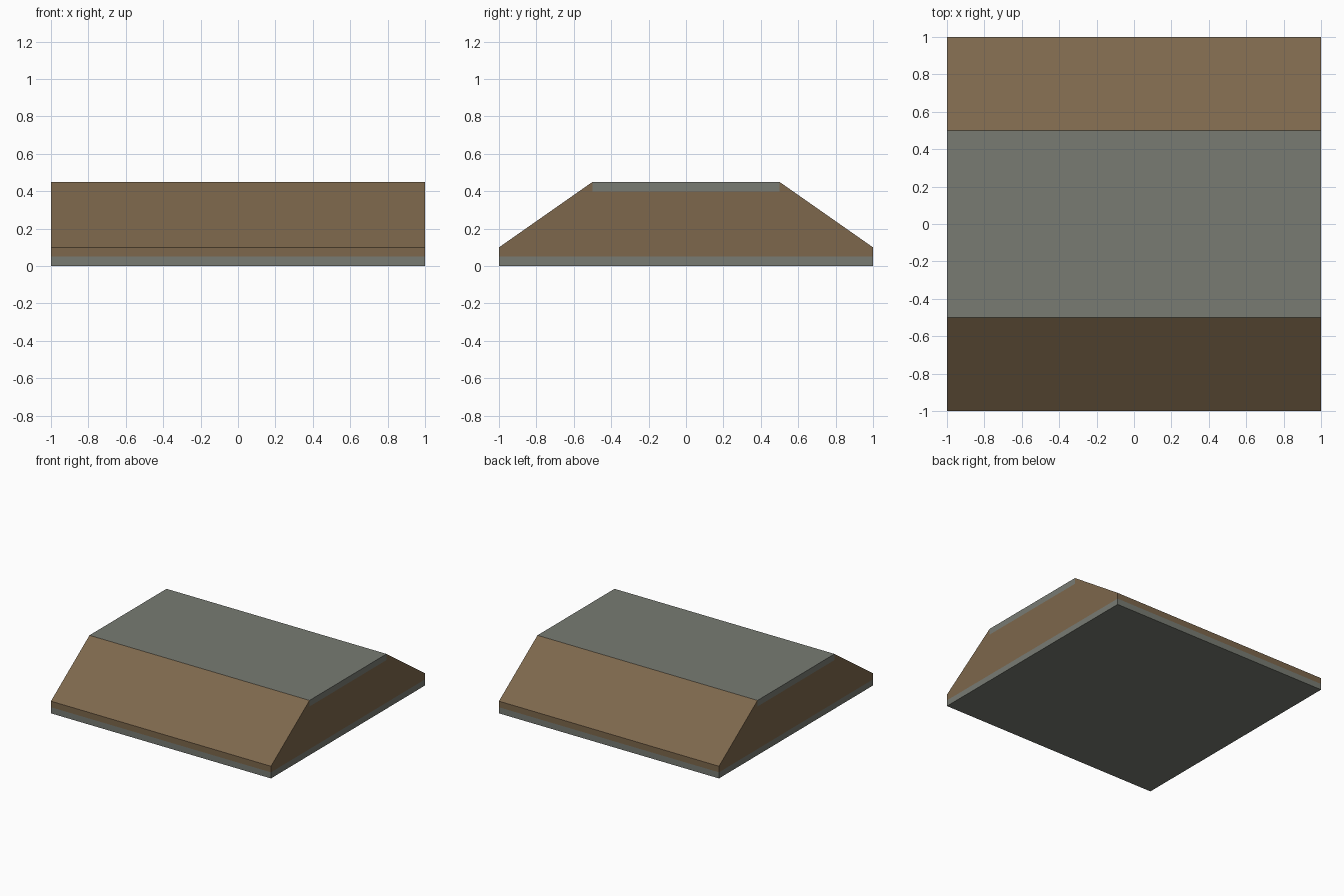
import bpy
import bmesh

if "Cube" in bpy.data.objects:
    bpy.data.objects.remove(bpy.data.objects["Cube"])


def material(name, rgb):
    m = bpy.data.materials.new(name)
    m.diffuse_color = (*rgb, 1.0)
    m.use_nodes = True
    m.node_tree.nodes["Principled BSDF"].inputs["Base Color"].default_value = m.diffuse_color
    return m


def extrude_profile(name, half, mat):
    """Mirror a half profile of (y, z) points and extrude it along x from -1 to 1."""
    profile = half + [(-y, z) for y, z in reversed(half)]
    bm = bmesh.new()
    face = bm.faces.new([bm.verts.new((-1, y, z)) for y, z in profile])
    ext = bmesh.ops.extrude_face_region(bm, geom=[face], use_keep_orig=True)
    verts = [g for g in ext["geom"] if isinstance(g, bmesh.types.BMVert)]
    bmesh.ops.translate(bm, verts=verts, vec=(2, 0, 0))
    bmesh.ops.recalc_face_normals(bm, faces=bm.faces)
    mesh = bpy.data.meshes.new(name)
    bm.to_mesh(mesh)
    bm.free()
    mesh.materials.append(mat)
    obj = bpy.data.objects.new(name, mesh)
    bpy.context.collection.objects.link(obj)
    return obj


stone = material("grey stone", (0.188, 0.198, 0.171))
earth = material("brown earth", (0.205, 0.136, 0.072))

# flat grey footing
extrude_profile("base_slab", [(1, 0), (1, 0.05)], stone)
# brown bank with sloping sides and a recess for the path
extrude_profile("embankment", [(1, 0.05), (1, 0.1), (0.5, 0.45), (0.5, 0.4)], earth)
# grey path let into the top
extrude_profile("path_slab", [(0.5, 0.4), (0.5, 0.45)], stone)
